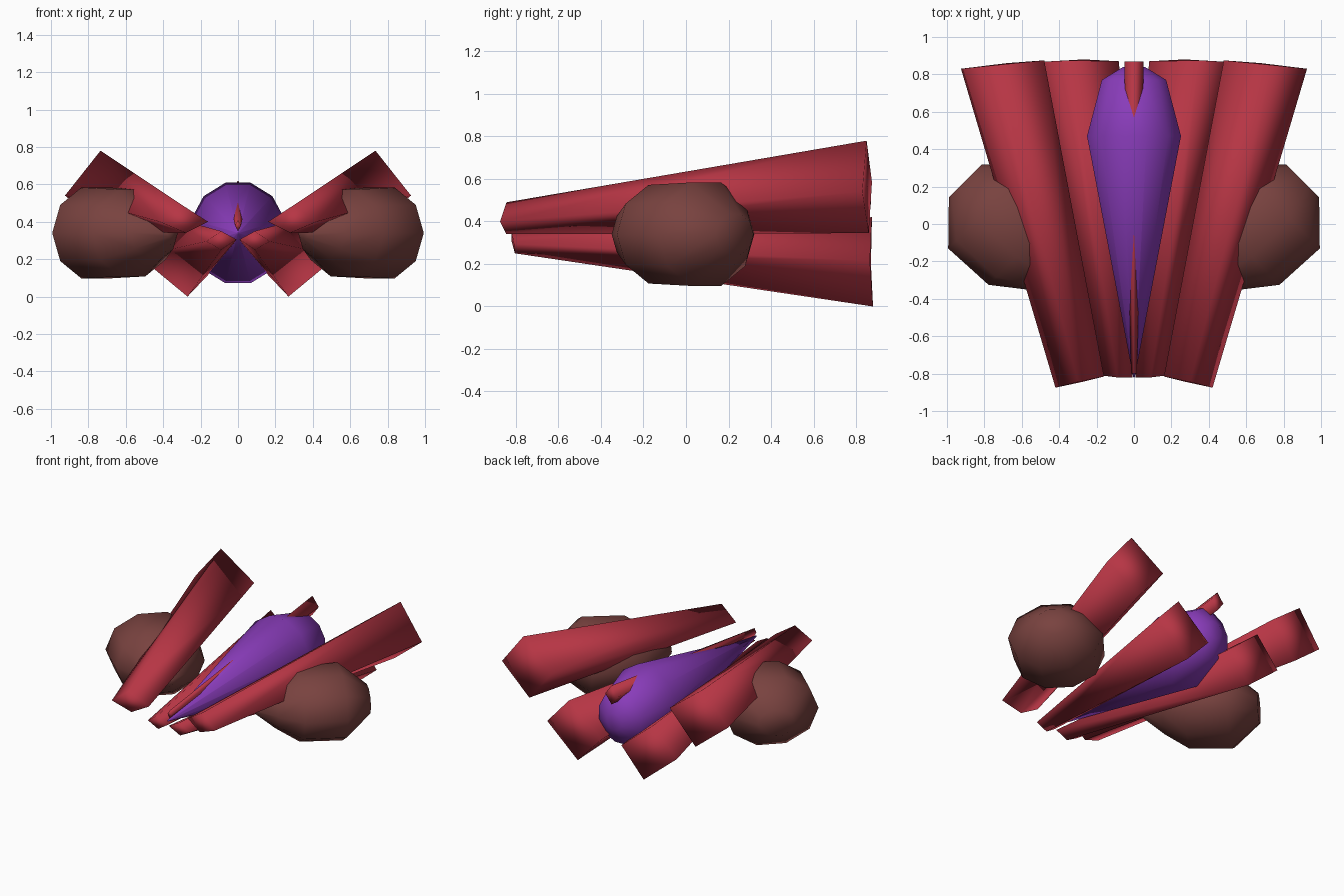
import bpy, bmesh, math

if "Cube" in bpy.data.objects:
    bpy.data.objects.remove(bpy.data.objects["Cube"])


def material(name, rgb):
    m = bpy.data.materials.new(name)
    m.diffuse_color = (*rgb, 1)
    m.use_nodes = True
    m.node_tree.nodes["Principled BSDF"].inputs["Base Color"].default_value = m.diffuse_color
    return m


RED = material("red", (0.47, 0.036, 0.058))
PURPLE = material("purple", (0.25, 0.045, 0.49))
BROWN = material("brown", (0.19, 0.055, 0.05))


def loft(name, rings, mat):
    """Skin a list of equal-length point rings, cap both ends, shade smooth."""
    bm = bmesh.new()
    loops = [[bm.verts.new(p) for p in ring] for ring in rings]
    n = len(loops[0])
    for a, b in zip(loops, loops[1:]):
        for i in range(n):
            j = (i + 1) % n
            bm.faces.new((a[i], a[j], b[j], b[i]))
    bm.faces.new(loops[0])
    bm.faces.new(loops[-1])
    bmesh.ops.recalc_face_normals(bm, faces=bm.faces)
    for f in bm.faces:
        f.smooth = True
    mesh = bpy.data.meshes.new(name)
    bm.to_mesh(mesh)
    bm.free()
    mesh.materials.append(mat)
    ob = bpy.data.objects.new(name, mesh)
    bpy.context.collection.objects.link(ob)
    return ob


def mirrored(points, side):
    return [(side * x, y, z) for x, y, z in points]


# Tapered four-sided beams: corners in order outer, top, inner, bottom
upper_front = [(0.42, -0.875, 0.40), (0.30, -0.845, 0.49),
               (0.16, -0.815, 0.40), (0.28, -0.845, 0.34)]
upper_back = [(0.925, 0.83, 0.54), (0.735, 0.85, 0.78),
              (0.48, 0.875, 0.585), (0.68, 0.86, 0.345)]
lower_front = [(0.17, -0.81, 0.295), (0.09, -0.82, 0.35),
               (0.008, -0.82, 0.305), (0.09, -0.805, 0.25)]
lower_back = [(0.53, 0.865, 0.215), (0.345, 0.875, 0.42),
              (0.08, 0.87, 0.20), (0.27, 0.88, 0.0)]

# Egg-shaped pod: (distance along its diagonal axis, radius) stations
pod_stations = [(0.02, 0.04), (0.16, 0.18), (0.32, 0.305), (0.61, 0.32), (0.80, 0.125)]
pod_rings = []
for d, r in pod_stations:
    ring = []
    for i in range(10):
        a = math.radians(36 * i)
        n = 0.475 + r * math.cos(a)
        ring.append(((d + n) * 0.707, (d - n) * 0.707, 0.34 + 0.80 * r * math.sin(a)))
    pod_rings.append(ring)

for side, label in ((1, "right"), (-1, "left")):
    loft("upper_beam_" + label,
         [mirrored(upper_front, side), mirrored(upper_back, side)], RED)
    loft("lower_beam_" + label,
         [mirrored(lower_front, side), mirrored(lower_back, side)], RED)
    loft("side_pod_" + label, [mirrored(r, side) for r in pod_rings], BROWN)

# Slim spine beam, sunk into the middle of the body
loft("spine_beam",
     [[(0.016, -0.80, 0.38), (0, -0.80, 0.408), (-0.016, -0.80, 0.38), (0, -0.80, 0.35)],
      [(0.052, 0.87, 0.55), (0, 0.87, 0.62), (-0.052, 0.87, 0.55), (0, 0.87, 0.48)]], RED)

# Twelve-sided teardrop body: (y, radius) stations
stations = [(-0.82, 0.004), (0.47, 0.26), (0.77, 0.178), (0.84, 0.06)]
rings = []
for y, r in stations:
    angles = [math.radians(15 + 30 * i) for i in range(12)]
    rings.append([(r * math.cos(a), y, 0.34 + 1.07 * r * math.sin(a)) for a in angles])
loft("body", rings, PURPLE)
